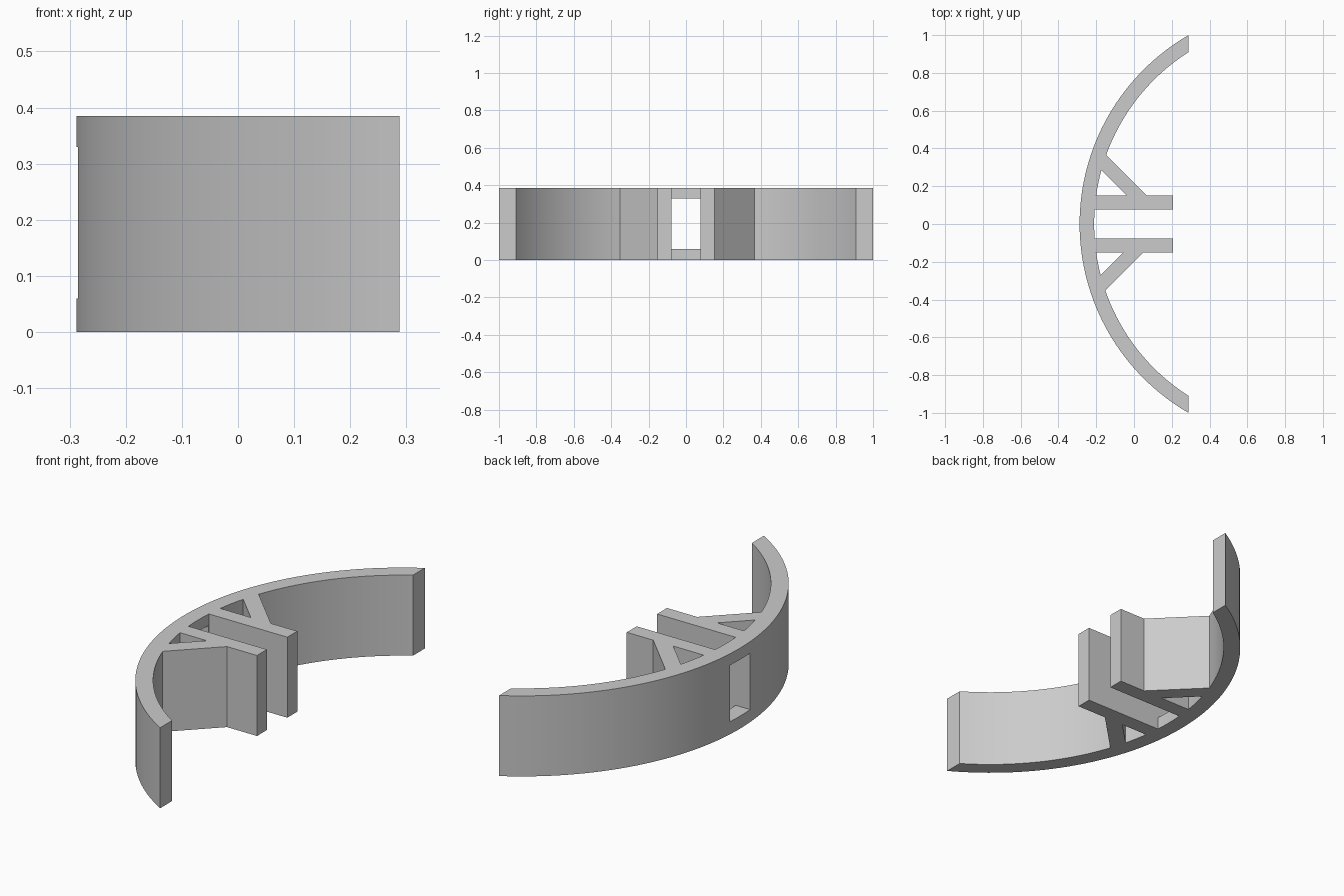
import bpy, bmesh
from math import sin, cos, asin, acos, pi, sqrt

if "Cube" in bpy.data.objects:
    bpy.data.objects.remove(bpy.data.objects["Cube"], do_unlink=True)

HEIGHT = 0.385
CX, R_OUT, R_IN = 0.867, 1.155, 1.078     # arc centre and radii
END_X = 0.288                             # plane that trims the arc tips
ARM_IN, ARM_OUT, ARM_TIP = 0.077, 0.152, 0.207
BRACES = {1: (0.219, 0.113), -1: (0.2, 0.094)}   # x + |y| of the brace edges


def arc(r, a, b, n):
    """Points on the arc, measured from its middle, from angle a to b."""
    ts = [a + (b - a) * i / n for i in range(n + 1)]
    return [(CX - r * cos(t), r * sin(t)) for t in ts]


def brace_angle(k):
    """Where the 45 degree line x + y = k meets the inner arc."""
    return pi / 4 + asin((k - CX) / (R_IN * sqrt(2)))


def end_angle(r):
    return acos((CX - END_X) / r)


def inner_side(s):
    """Inner outline of one half, from the arc tip to the slot between arms."""
    k = BRACES[s][0]
    pts = arc(R_IN, end_angle(R_IN), brace_angle(k), 24)
    pts += [(k - ARM_OUT, ARM_OUT), (ARM_TIP, ARM_OUT), (ARM_TIP, ARM_IN)]
    pts += arc(R_IN, asin(ARM_IN / R_IN), 0, 3)
    return [(x, s * y) for x, y in pts]


def brace_hole(s):
    """Triangular opening between arc, arm and brace."""
    k = BRACES[s][1]
    pts = arc(R_IN, asin(ARM_OUT / R_IN), brace_angle(k), 4) + [(k - ARM_OUT, ARM_OUT)]
    return [(x, s * y) for x, y in pts]


# Outline and openings, filled and extruded
end = end_angle(R_OUT)
outline = arc(R_OUT, -end, end, 64) + inner_side(1) + inner_side(-1)[-2::-1]
bm = bmesh.new()
for loop in (outline, brace_hole(1), brace_hole(-1)):
    vs = [bm.verts.new((x, y, 0)) for x, y in loop]
    for a, b in zip(vs, vs[1:] + vs[:1]):
        bm.edges.new((a, b))
bmesh.ops.triangle_fill(bm, edges=bm.edges[:], use_beauty=True, normal=(0, 0, 1))
res = bmesh.ops.extrude_face_region(bm, geom=bm.faces[:], use_keep_orig=True)
top = [g for g in res["geom"] if isinstance(g, bmesh.types.BMVert)]
bmesh.ops.translate(bm, verts=top, vec=(0, 0, HEIGHT))
bmesh.ops.recalc_face_normals(bm, faces=bm.faces[:])
mesh = bpy.data.meshes.new("curved_bracket")
bm.to_mesh(mesh)
bm.free()
bracket = bpy.data.objects.new("curved_bracket", mesh)
bpy.context.collection.objects.link(bracket)

# Grey material
grey = bpy.data.materials.new("grey")
grey.use_nodes = True
colour = (0.6, 0.6, 0.6, 1)
grey.diffuse_color = colour
grey.node_tree.nodes["Principled BSDF"].inputs["Base Color"].default_value = colour
mesh.materials.append(grey)

# Rectangular window through the arc, between the arms
bpy.ops.mesh.primitive_cube_add(size=1, location=(-0.25, 0, 0.195))
cutter = bpy.context.object
cutter.name = "window_cutter"
cutter.scale = (0.2, 2 * ARM_IN - 0.001, 0.27)
cutter.hide_render = True
cutter.display_type = 'WIRE'
cut = bracket.modifiers.new("window", 'BOOLEAN')
cut.operation = 'DIFFERENCE'
cut.solver = 'EXACT'
cut.object = cutter

bpy.ops.object.select_all(action='DESELECT')
bracket.select_set(True)
bpy.context.view_layer.objects.active = bracket
bpy.ops.object.modifier_apply(modifier="window")
bpy.data.objects.remove(cutter, do_unlink=True)
bpy.ops.object.shade_smooth_by_angle(angle=pi / 9)
